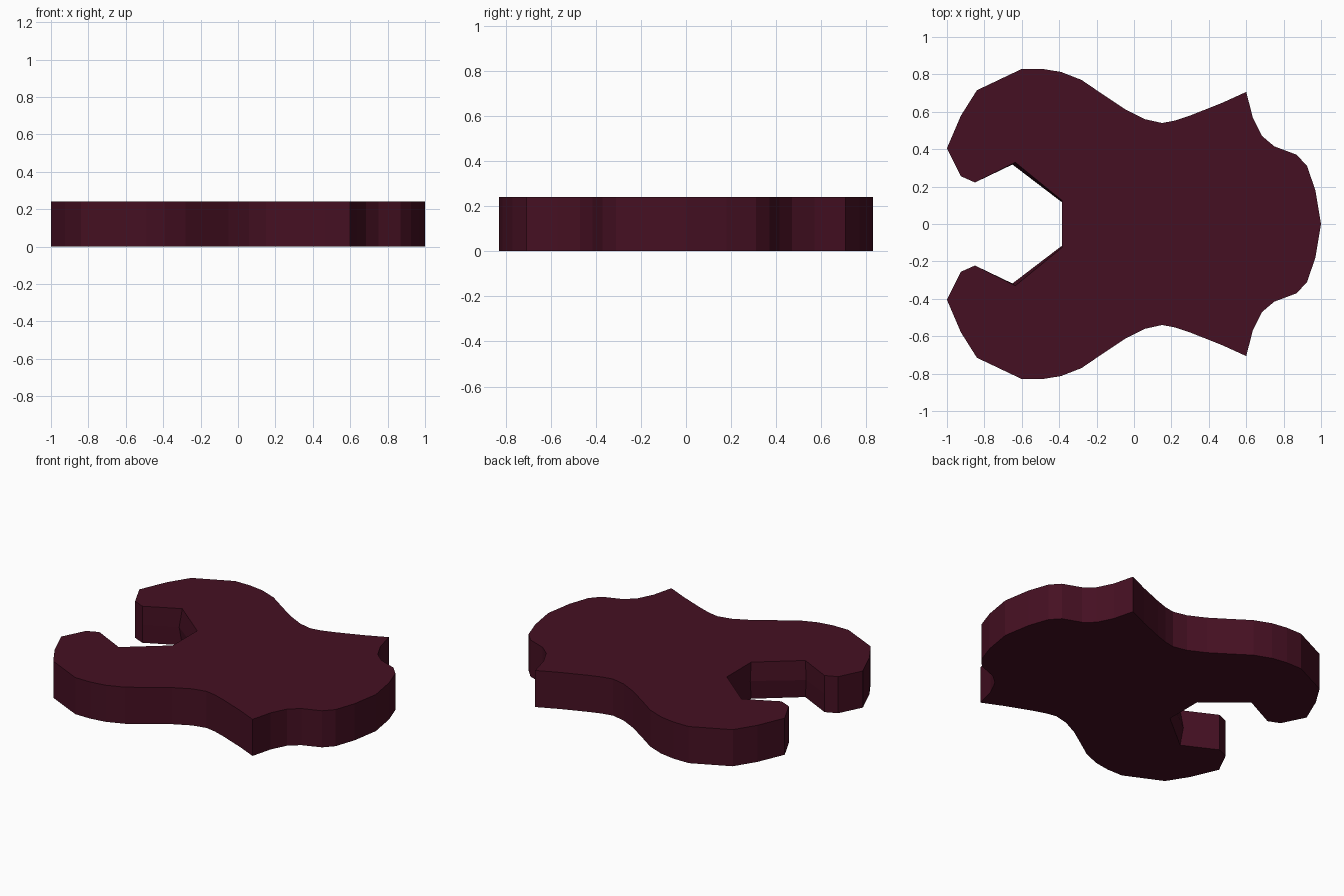
import bpy, bmesh

if "Cube" in bpy.data.objects:
    bpy.data.objects.remove(bpy.data.objects["Cube"])

HEIGHT = 0.24

# Upper half of the outline, from the rounded nose round to the slot
OUTER = [(1, 0), (0.97, 0.18), (0.925, 0.31), (0.87, 0.37), (0.75, 0.415),
         (0.685, 0.47), (0.635, 0.57), (0.60, 0.706), (0.465, 0.645),
         (0.30, 0.58), (0.22, 0.553), (0.15, 0.54), (0.06, 0.56),
         (-0.05, 0.615), (-0.17, 0.695), (-0.28, 0.77), (-0.39, 0.813),
         (-0.49, 0.829), (-0.60, 0.829), (-0.84, 0.715), (-0.925, 0.58),
         (-1, 0.405), (-0.925, 0.255), (-0.85, 0.222)]
# Slot corners: the slot wall bulges slightly at mid height
SLOT_EDGE = [(-0.635, 0.33), (-0.385, 0.126)]
SLOT_MID = [(-0.65, 0.318), (-0.385, 0.116)]


def outline(slot):
    half = OUTER + slot
    return half + [(x, -y) for x, y in reversed(half[1:])]


def plate(name, sections):
    """Stack outlines (points, z) into a closed solid."""
    bm = bmesh.new()
    rings = [[bm.verts.new((x, y, z)) for x, y in pts] for pts, z in sections]
    n = len(rings[0])
    for low, high in zip(rings, rings[1:]):
        for i in range(n):
            j = (i + 1) % n
            bm.faces.new((low[i], low[j], high[j], high[i]))
    bm.faces.new(list(reversed(rings[0])))
    bm.faces.new(rings[-1])
    bmesh.ops.recalc_face_normals(bm, faces=bm.faces)
    mesh = bpy.data.meshes.new(name)
    bm.to_mesh(mesh)
    bm.free()
    obj = bpy.data.objects.new(name, mesh)
    bpy.context.collection.objects.link(obj)
    return obj


# Notched plate
body = plate("notched_plate", [(outline(SLOT_EDGE), 0),
                               (outline(SLOT_MID), HEIGHT / 2),
                               (outline(SLOT_EDGE), HEIGHT)])

mat = bpy.data.materials.new("dark_maroon")
mat.diffuse_color = (0.06, 0.005, 0.016, 1)
mat.use_nodes = True
mat.node_tree.nodes["Principled BSDF"].inputs["Base Color"].default_value = mat.diffuse_color
body.data.materials.append(mat)
